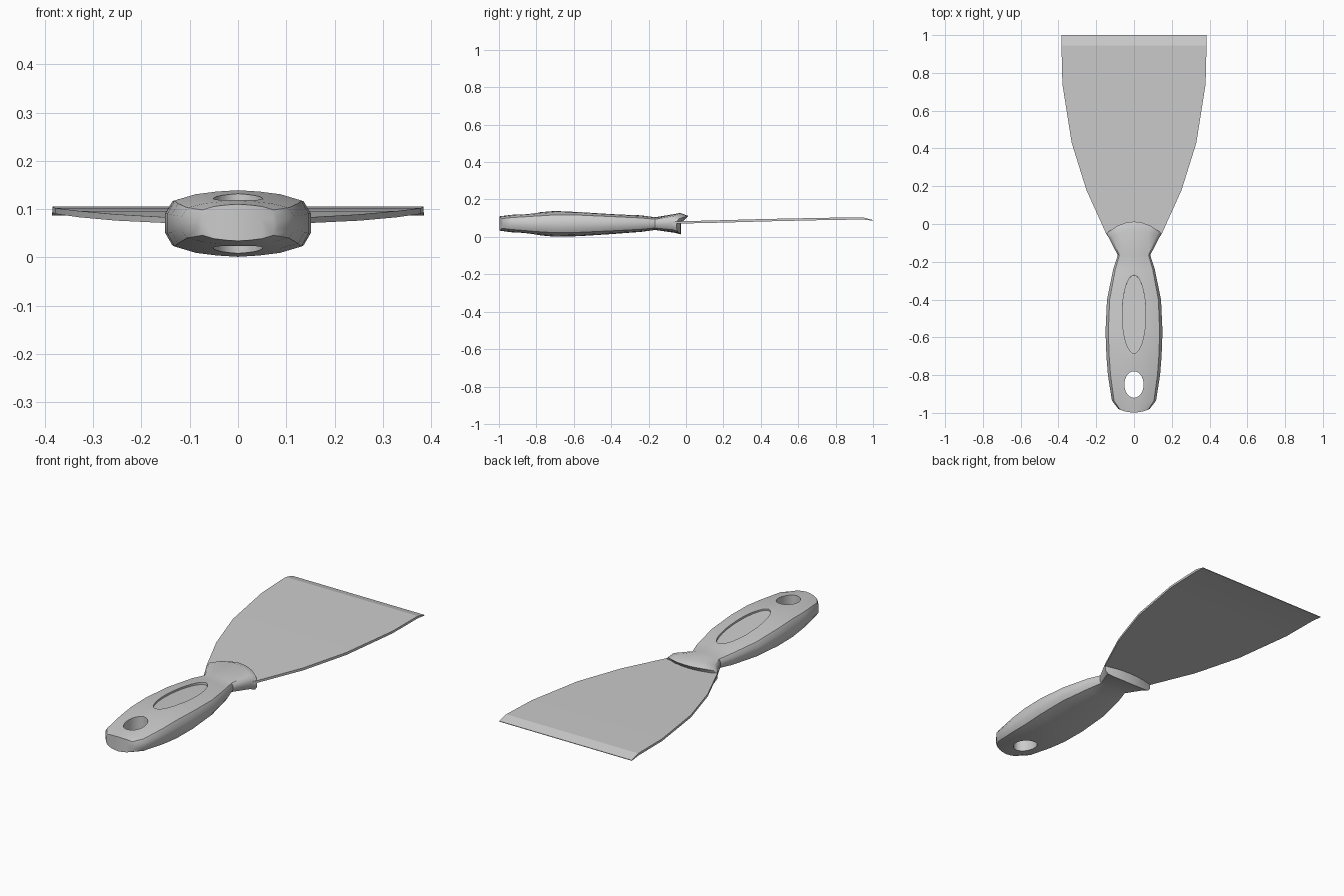
import bpy, bmesh, math

if "Cube" in bpy.data.objects:
    bpy.data.objects.remove(bpy.data.objects["Cube"])


def make_object(name, bm):
    bmesh.ops.recalc_face_normals(bm, faces=bm.faces)
    mesh = bpy.data.meshes.new(name)
    bm.to_mesh(mesh)
    bm.free()
    ob = bpy.data.objects.new(name, mesh)
    bpy.context.collection.objects.link(ob)
    return ob


def activate(ob):
    bpy.ops.object.select_all(action='DESELECT')
    ob.select_set(True)
    bpy.context.view_layer.objects.active = ob


# Handle cross-section: top half from the right side over to the left side
right = [(1, 0), (1, .3), (.9, .69), (.6, .88), (.3, .96)]
upper = right + [(0, 1)] + [(-x, z) for x, z in reversed(right)]
section = upper + [(x, -z) for x, z in reversed(upper[1:-1])]
N = len(section)
H = len(upper)

# Handle stations: y, half width, bottom z, top z, bow of top, bow of bottom
stations = [
    (-.98, .082, .034, .110, -.018, -.018),
    (-.935, .117, .026, .117, -.008, -.008),
    (-.80, .138, .010, .130, 0, 0),
    (-.70, .146, .001, .139, 0, 0),
    (-.57, .151, .004, .137, 0, 0),
    (-.40, .143, .015, .126, 0, 0),
    (-.24, .110, .027, .115, 0, 0),
    (-.165, .086, .037, .105, 0, 0),
    (-.075, .132, .022, .128, .045, .015),
    (-.05, .146, .014, .112, .063, .022),
]


def build_handle():
    bm = bmesh.new()
    rings = []
    for y, w, lo, hi, bt, bb in stations:
        mid, half = (lo + hi) / 2, (hi - lo) / 2
        ring = []
        for x, z in section:
            bow = (bt if z > 0 else bb) * (1 - x * x)
            ring.append(bm.verts.new((x * w, y + bow, mid + z * half)))
        rings.append(ring)
    for a, b in zip(rings, rings[1:]):
        for i in range(N):
            j = (i + 1) % N
            bm.faces.new((a[i], a[j], b[j], b[i]))
    # End caps with a middle row, so the front gets its overhanging lip
    for ring, (y, w, lo, hi, bt, bb) in ((rings[0], stations[0]), (rings[-1], stations[-1])):
        middle = [ring[0]]
        for x, z in upper[2:-2]:
            middle.append(bm.verts.new((x * w, y + bb * (1 - x * x), ring[0].co.z + .008)))
        middle.append(ring[H - 1])
        top = ring[2:H - 2]
        bottom = [ring[N - i] for i in range(2, H - 2)]
        inner = middle[1:-1]
        for row in (top, bottom):
            for i in range(len(inner) - 1):
                bm.faces.new((row[i], row[i + 1], inner[i + 1], inner[i]))
        bm.faces.new((ring[0], ring[1], top[0], inner[0]))
        bm.faces.new((ring[0], ring[N - 1], bottom[0], inner[0]))
        bm.faces.new((ring[H - 1], ring[H - 2], top[-1], inner[-1]))
        bm.faces.new((ring[H - 1], ring[H], bottom[-1], inner[-1]))
    return make_object("handle", bm)


def cut_ellipse(target, y, rx, ry, z, depth, tilt=0):
    bpy.ops.mesh.primitive_cylinder_add(vertices=40, radius=1, depth=1,
                                        location=(0, y, z + depth / 2), rotation=(tilt, 0, 0))
    cutter = bpy.context.object
    cutter.name = "cutter"
    cutter.scale = (rx, ry, depth)
    cutter.hide_render = True
    mod = target.modifiers.new("cut", 'BOOLEAN')
    mod.operation = 'DIFFERENCE'
    mod.solver = 'EXACT'
    mod.object = cutter
    activate(target)
    bpy.ops.object.modifier_apply(modifier=mod.name)
    bpy.data.objects.remove(cutter)


handle = build_handle()
# Hanging hole and thumb recess
cut_ellipse(handle, -.85, .051, .07, -.1, .4)
cut_ellipse(handle, -.475, .062, .207, .117, .1, tilt=-.06)
activate(handle)
bpy.ops.object.shade_smooth_by_angle(angle=math.radians(38))

# Blade: y, half width, bottom z, top z
blade_rows = [
    (-.155, .078, .069, .081),
    (-.05, .148, .071, .083),
    (.18, .252, .076, .089),
    (.43, .330, .083, .096),
    (.74, .379, .090, .102),
    (.945, .384, .093, .105),
    (1.0, .385, .087, .090),
]
bm = bmesh.new()
rows = [[bm.verts.new(p) for p in ((-w, y, lo), (w, y, lo), (w, y, hi), (-w, y, hi))]
        for y, w, lo, hi in blade_rows]
for a, b in zip(rows, rows[1:]):
    for i in range(4):
        j = (i + 1) % 4
        bm.faces.new((a[i], a[j], b[j], b[i]))
bm.faces.new(rows[0])
bm.faces.new(rows[-1])
blade = make_object("blade", bm)
activate(blade)
bpy.ops.object.shade_smooth_by_angle(angle=math.radians(10))
